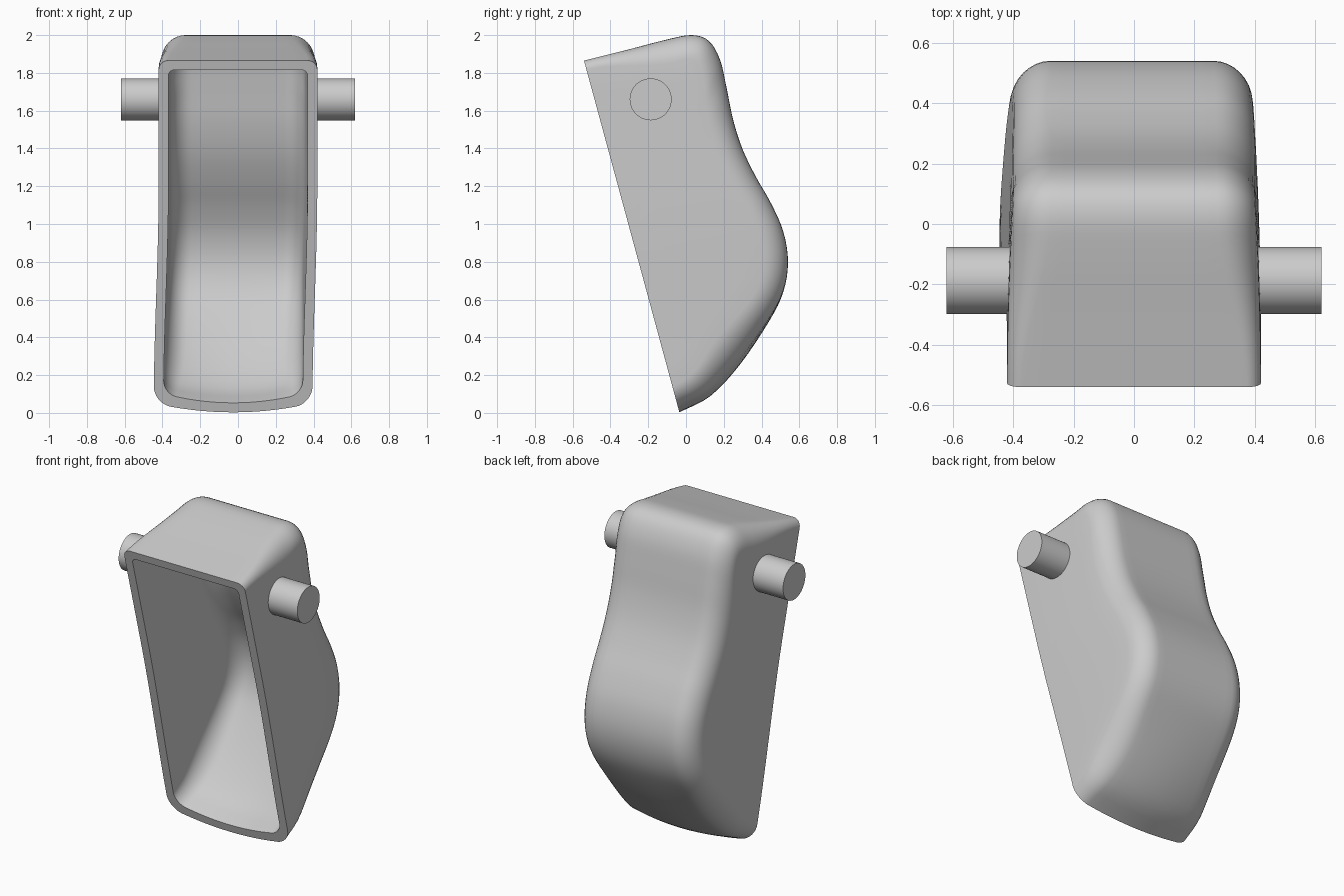
import bpy, bmesh, math
from mathutils import Vector

if "Cube" in bpy.data.objects:
    bpy.data.objects.remove(bpy.data.objects["Cube"], do_unlink=True)

grey = bpy.data.materials.new("plain_grey")
grey.use_nodes = True
colour = (0.6, 0.6, 0.6, 1)
grey.diffuse_color = colour
grey.node_tree.nodes["Principled BSDF"].inputs["Base Color"].default_value = colour

# Side profile (y, z) from the top lip round the back to the bottom lip
PROFILE = [Vector(p) for p in (
    (-.54, 1.865), (-.3, 1.925), (-.1, 1.977), (.03, 2), (.12, 1.97), (.18, 1.87),
    (.215, 1.72), (.25, 1.55), (.3, 1.395), (.37, 1.25), (.45, 1.11), (.515, .96),
    (.54, .8), (.515, .64), (.44, .485), (.285, .255), (.13, .09), (-.035, .003))]
TOP, BOTTOM = PROFILE[0], PROFILE[-1]
RIM = (BOTTOM - TOP).normalized()
BACK = Vector((-RIM.y, RIM.x))
FOCUS = TOP.lerp(BOTTOM, 0.5)
WALL, WIDTH = 0.052, 0.42


def smooth(a, b, v):
    t = min(max((v - a) / (b - a), 0), 1)
    return t * t * (3 - 2 * t)


def spline(points, steps):
    """Catmull-Rom curve through the points."""
    pts = [2 * points[0] - points[1]] + points + [2 * points[-1] - points[-2]]
    out = []
    for a, b, c, d in zip(pts, pts[1:], pts[2:], pts[3:]):
        for i in range(steps):
            t = i / steps
            out.append(0.5 * (2 * b + (c - a) * t + (2 * a - 5 * b + 4 * c - d) * t * t
                              + (3 * b - a - 3 * c + d) * t ** 3))
    return out + [points[-1]]


def shape(x, p):
    """Narrow the body towards its back and lean its foot sideways."""
    depth = (p - TOP).dot(BACK)
    x *= 1 - 0.07 * (depth / 0.76) ** 2
    return (x - 0.026 * (1 - smooth(0.05, 1.2, p.y)), p.x, p.y)


def section(p, normal, inset):
    """Half cross-section: crowned back, rounded corner, then side wall."""
    outward = (p - TOP).dot(BACK)
    r = 0.05 + 0.08 * smooth(0, 0.55, outward) + 0.04 * (1 - smooth(0.1, 0.5, p.y))
    r -= 0.4 * inset
    crown = 0.05 * (1 - smooth(0.1, 0.75, p.y))
    w = WIDTH - inset
    reach = (FOCUS - p).length
    aim = (FOCUS - p).normalized()
    stretch = 1 / max(aim.dot(normal), 0.55) if 0 < outward > 0.02 else 1
    pairs = [((w - r) * i / 6, 0) for i in range(6)]
    for i in range(9):
        a = math.pi / 2 * i / 8
        pairs.append((w - r + r * math.sin(a), r * (1 - math.cos(a))))
    out = [(x, p + aim * stretch * (o + crown * (x / w) ** 2)) for x, o in pairs]
    edge = out[-1][1]
    out += [(w, edge.lerp(FOCUS, i / 7)) for i in range(1, 8)]
    return out


def add_skin(bm, curve, normals, inset):
    rows = []
    for p, n in zip(curve, normals):
        half = section(p, n, inset)
        line = [(-x, q) for x, q in reversed(half[1:])] + half
        rows.append([bm.verts.new(shape(x, q)) for x, q in line])
    for a, b in zip(rows, rows[1:]):
        strip(bm, a, b)
    return rows


def strip(bm, a, b):
    for i in range(len(a) - 1):
        bm.faces.new((a[i], a[i + 1], b[i + 1], b[i]))


# Hollow body: outer skin, inner skin and the flat rim joining them
outer = spline(PROFILE, 4)
normals = []
for i in range(len(outer)):
    t = outer[min(i + 1, len(outer) - 1)] - outer[max(i - 1, 0)]
    normals.append(Vector((t.y, -t.x)).normalized())
normals[0], normals[-1] = RIM, -RIM
inner = [p + n * WALL for p, n in zip(outer, normals)]

bm = bmesh.new()
skin = add_skin(bm, outer, normals, 0)
lining = add_skin(bm, inner, normals, WALL)
for k in (0, -1):
    strip(bm, skin[k], lining[k])
bmesh.ops.remove_doubles(bm, verts=bm.verts, dist=1e-5)
bmesh.ops.recalc_face_normals(bm, faces=bm.faces)
mesh = bpy.data.meshes.new("bucket_body")
bm.to_mesh(mesh)
bm.free()
body = bpy.data.objects.new("bucket_body", mesh)
bpy.context.collection.objects.link(body)
parts = [body]

# Pivot pins on both sides
for name, side in (("left_pin", 1), ("right_pin", -1)):
    bpy.ops.mesh.primitive_cylinder_add(
        vertices=48, radius=0.111, depth=0.23,
        location=(side * 0.505, -0.187, 1.66), rotation=(0, math.pi / 2, 0))
    pin = bpy.context.object
    pin.name = name
    parts.append(pin)

for part in parts:
    part.data.materials.append(grey)
    bpy.ops.object.select_all(action='DESELECT')
    part.select_set(True)
    bpy.context.view_layer.objects.active = part
    bpy.ops.object.shade_smooth_by_angle(angle=math.radians(40))
